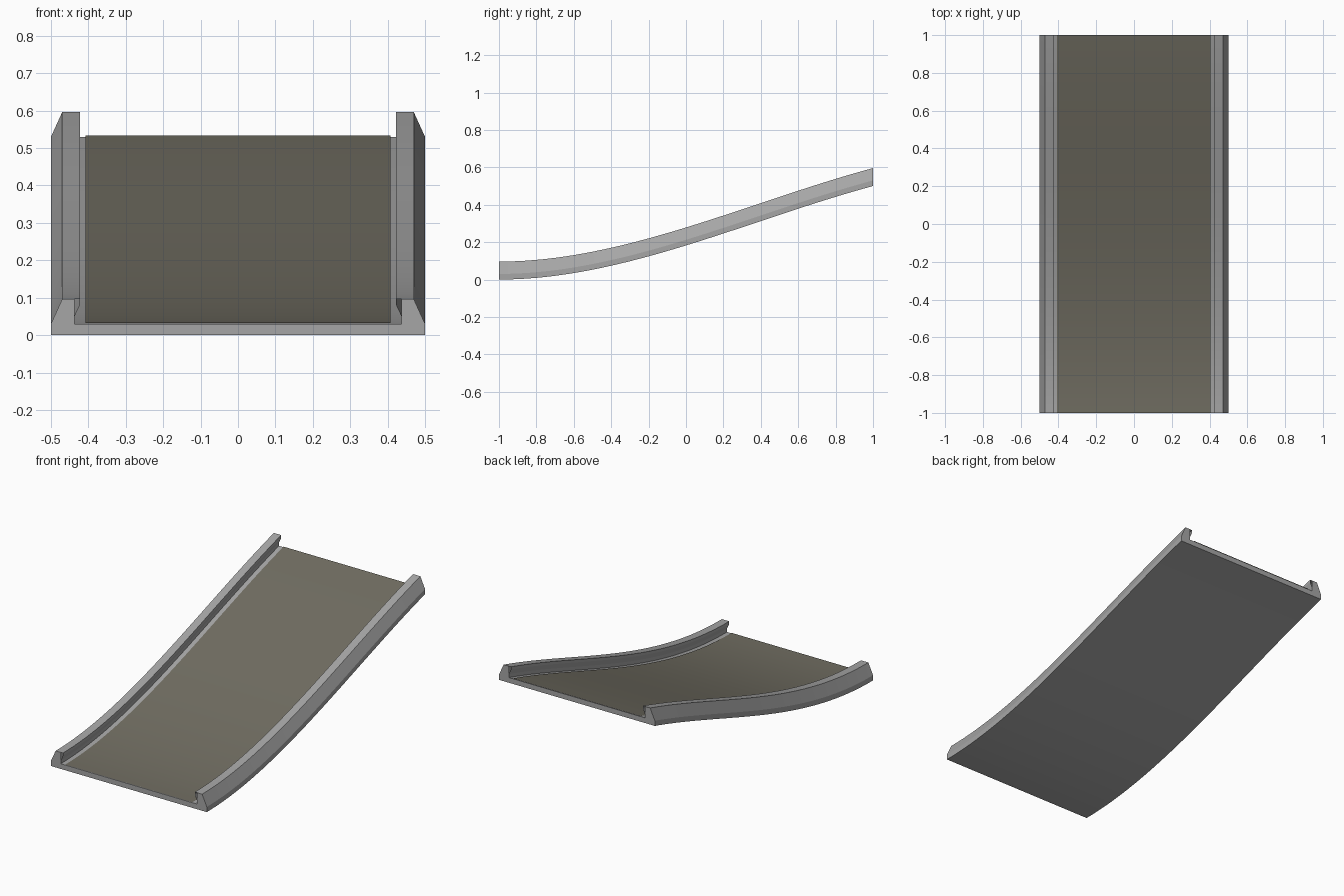
import bpy, bmesh

if "Cube" in bpy.data.objects:
    bpy.data.objects.remove(bpy.data.objects["Cube"])

N = 40  # steps along the incline


def material(name, rgb):
    m = bpy.data.materials.new(name)
    m.diffuse_color = (*rgb, 1)
    m.use_nodes = True
    m.node_tree.nodes["Principled BSDF"].inputs["Base Color"].default_value = m.diffuse_color
    return m


steel = material("grey steel", (0.38, 0.38, 0.38))
rubber = material("dark brown grey rubber", (0.165, 0.155, 0.122))


def rise(u):
    # starts level, ends still climbing
    return 0.5 * (3 * u**2 - 2 * u**3) + 0.54 * (u**3 - u**2)


def sweep(name, profile, caps, mat, closed=True):
    """Carry an x-z profile along the incline; caps are lists of profile x-z points."""
    bm = bmesh.new()
    rings = []
    for i in range(N + 1):
        u = i / N
        rings.append([bm.verts.new((x, -1 + 2 * u, z + rise(u))) for x, z in profile])
    count = len(profile)
    for a, b in zip(rings, rings[1:]):
        for j in range(count if closed else count - 1):
            k = (j + 1) % count
            bm.faces.new((a[j], a[k], b[k], b[j]))
    for cap in caps:
        bm.faces.new([bm.verts.new((x, -1, z)) for x, z in cap])
        bm.faces.new([bm.verts.new((x, 1, z + rise(1))) for x, z in reversed(cap)])
    bmesh.ops.remove_doubles(bm, verts=bm.verts, dist=0.0001)
    if closed:
        bmesh.ops.recalc_face_normals(bm, faces=bm.faces)
    me = bpy.data.meshes.new(name)
    bm.to_mesh(me)
    bm.free()
    me.materials.append(mat)
    ob = bpy.data.objects.new(name, me)
    bpy.context.collection.objects.link(ob)
    bpy.ops.object.select_all(action='DESELECT')
    ob.select_set(True)
    bpy.context.view_layer.objects.active = ob
    bpy.ops.object.shade_smooth_by_angle(angle=0.2)
    return ob


# Frame: floor tray with chamfered side rails and overhanging inner lips
right = [(0.5, 0), (0.5, 0.03), (0.47, 0.096), (0.423, 0.096),
         (0.423, 0.08), (0.437, 0.05), (0.437, 0.03)]
left = [(-x, z) for x, z in reversed(right)]
floor_cap = [(-0.5, 0), (0.5, 0), (0.5, 0.03), (0.437, 0.03), (-0.437, 0.03), (-0.5, 0.03)]
rail_cap = [(0.437, 0.03), (0.5, 0.03), (0.47, 0.096), (0.437, 0.096)]
rail_cap_left = [(-x, z) for x, z in reversed(rail_cap)]
sweep("frame", right + left, [floor_cap, rail_cap, rail_cap_left], steel)

# Belt: thin sheet lying on the tray
sweep("belt", [(-0.408, 0.033), (0.408, 0.033)], [], rubber, closed=False)
